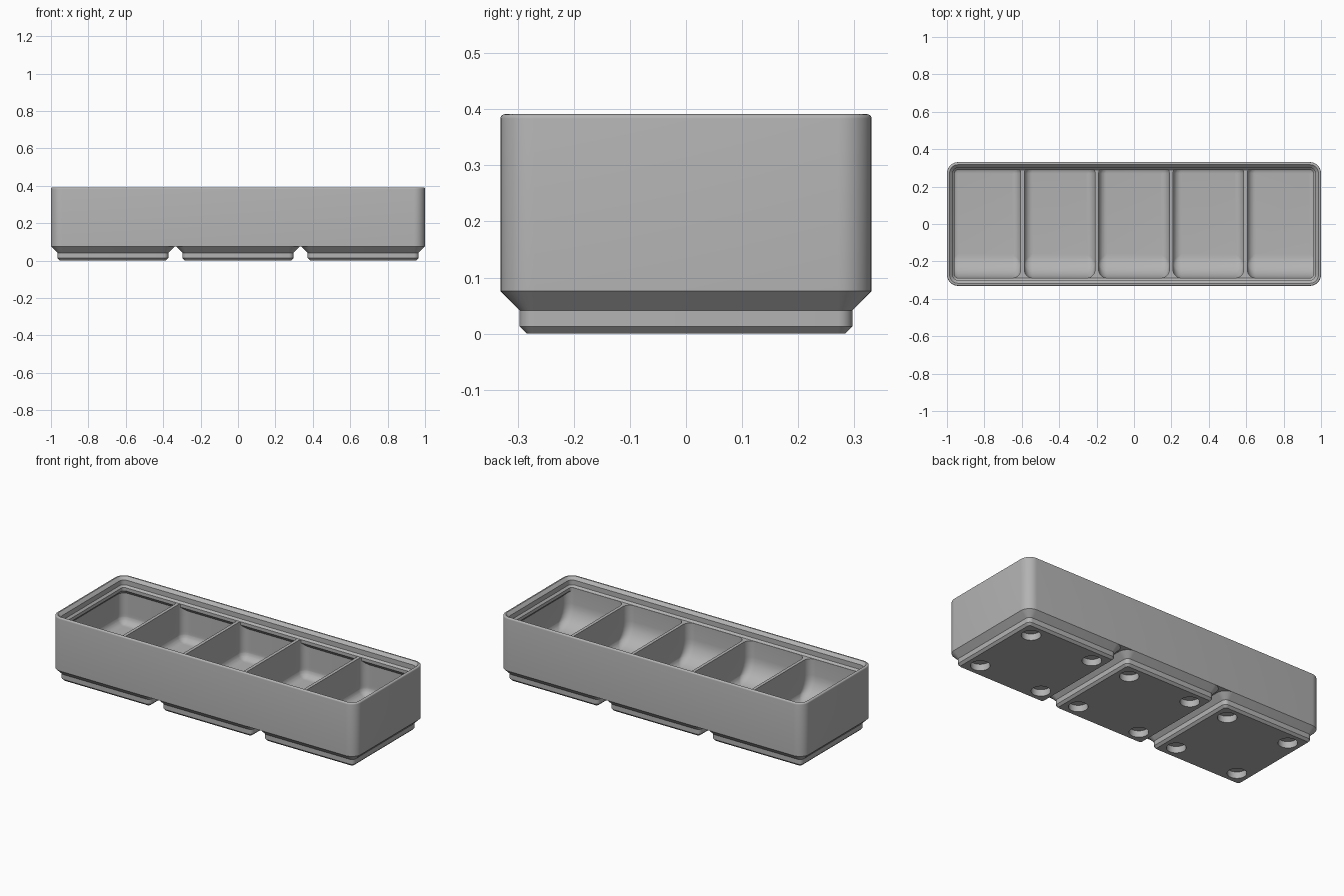
import bpy, bmesh, math

if "Cube" in bpy.data.objects:
    bpy.data.objects.remove(bpy.data.objects["Cube"])

MM = 2 / 125.5                      # one millimetre in model units
HX, HY = 1.0, 20.75 * MM            # half size of the body
PITCH = 42 * MM
BODY_Z, LIP_Z, TOP_Z = 4.75 * MM, 21 * MM, 24.55 * MM
FLOOR, FILLET, SCOOP = 7 * MM, 2.8 * MM, 8 * MM

grey = bpy.data.materials.new("plain grey")
grey.use_nodes = True
grey.diffuse_color = (0.45, 0.45, 0.45, 1)
grey.node_tree.nodes["Principled BSDF"].inputs["Base Color"].default_value = grey.diffuse_color


def rounded_rect(x0, x1, y0, y1, r, steps=8):
    pts = []
    corners = [(x1 - r, y1 - r), (x0 + r, y1 - r), (x0 + r, y0 + r), (x1 - r, y0 + r)]
    for i, (cx, cy) in enumerate(corners):
        for k in range(steps + 1):
            a = (i + k / steps) * math.pi / 2
            pts.append((cx + r * math.cos(a), cy + r * math.sin(a)))
    return pts


def make_object(name, bm):
    bmesh.ops.recalc_face_normals(bm, faces=bm.faces)
    mesh = bpy.data.meshes.new(name)
    bm.to_mesh(mesh)
    bm.free()
    mesh.materials.append(grey)
    ob = bpy.data.objects.new(name, mesh)
    bpy.context.collection.objects.link(ob)
    return ob


def loft(name, levels):
    """Skin a closed solid through (z, outline) levels."""
    bm = bmesh.new()
    rings = [[bm.verts.new((x, y, z)) for x, y in outline] for z, outline in levels]
    n = len(rings[0])
    for a, b in zip(rings, rings[1:]):
        for i in range(n):
            j = (i + 1) % n
            bm.faces.new((a[i], a[j], b[j], b[i]))
    bm.faces.new(rings[0])
    bm.faces.new(rings[-1])
    return make_object(name, bm)


def inset_loft(name, levels, hx=HX, hy=HY, cx=0):
    """Loft through (z, inset) levels of one rounded footprint."""
    r = 3.75 * MM
    return loft(name, [(z, rounded_rect(cx - hx + d, cx + hx - d, d - hy, hy - d, r - d))
                       for z, d in levels])


def boolean(target, cutter, operation):
    mod = target.modifiers.new("cut", 'BOOLEAN')
    mod.object, mod.operation, mod.solver = cutter, operation, 'EXACT'
    graph = bpy.context.evaluated_depsgraph_get()
    mesh = bpy.data.meshes.new_from_object(target.evaluated_get(graph))
    target.modifiers.clear()
    target.data = mesh
    bpy.data.objects.remove(cutter)


def smooth(ob):
    bpy.ops.object.select_all(action='DESELECT')
    ob.select_set(True)
    bpy.context.view_layer.objects.active = ob
    bpy.ops.object.shade_smooth_by_angle(angle=math.radians(30))


def curve_in(radius, dz):
    """Inward offset of a quarter-round fillet at height dz."""
    return radius - math.sqrt(max(0, radius**2 - (radius - dz)**2)) if dz < radius else 0


# Body block with a rounded top edge
edge = 0.5 * MM
arc = [k * math.pi / 8 for k in range(5)]
body = inset_loft("bin_body", [(BODY_Z, 0)] + [
    (TOP_Z - edge + edge * math.sin(a), edge - edge * math.cos(a)) for a in arc])

# Stepped stacking lip
boolean(body, inset_loft("lip_cutter", [
    (LIP_Z, 2.6 * MM), (LIP_Z + 0.7 * MM, 1.9 * MM), (LIP_Z + 2.5 * MM, 1.9 * MM),
    (TOP_Z + 0.2 * MM, 0.65 * MM)]), 'DIFFERENCE')

# Five compartments: front scoop, filleted floor, sloped support under the lip
wall, gap = 0.95 * MM + 0.001, 1.2 * MM
width = (2 * (HX - wall) - 4 * gap) / 5
heights = sorted({FLOOR + r * (1 - math.cos(k * math.pi / 16))
                  for r in (FILLET, SCOOP) for k in range(9)}) + [LIP_Z + 0.3 * MM]
for i in range(5):
    x0 = -HX + wall + i * (width + gap)
    levels = []
    for z in heights:
        d = curve_in(FILLET, z - FLOOR)
        front = -HY + 2.68 * MM + curve_in(SCOOP, z - FLOOR)
        levels.append((z, rounded_rect(x0 + d, x0 + width - d, front, HY - wall - d,
                                       max(FILLET - d, 0.004))))
    pocket = loft("pocket_cutter", levels)
    boolean(pocket, inset_loft("interior", [
        (FLOOR - MM, 0.95 * MM), (LIP_Z - 2.85 * MM, 0.95 * MM),
        (LIP_Z - 1.2 * MM, 2.6 * MM), (LIP_Z + 0.6 * MM, 2.6 * MM)]), 'INTERSECT')
    boolean(body, pocket, 'DIFFERENCE')
smooth(body)

# Three stepped feet with four round recesses each
for name, i in (("right_foot", -1), ("middle_foot", 0), ("left_foot", 1)):
    foot = inset_loft(name, [(0, 2.95 * MM), (0.8 * MM, 2.15 * MM),
                             (2.6 * MM, 2.15 * MM), (BODY_Z, 0)], HY, HY, i * PITCH)
    bm = bmesh.new()
    for sx in (-1, 1):
        for sy in (-1, 1):
            new = bmesh.ops.create_cone(bm, cap_ends=True, segments=32, radius1=3.25 * MM,
                                        radius2=3.25 * MM, depth=4.8 * MM)["verts"]
            bmesh.ops.translate(bm, verts=new,
                                vec=(i * PITCH + sx * 13 * MM, sy * 13 * MM, 0))
    boolean(foot, make_object("hole_cutter", bm), 'DIFFERENCE')
    smooth(foot)
